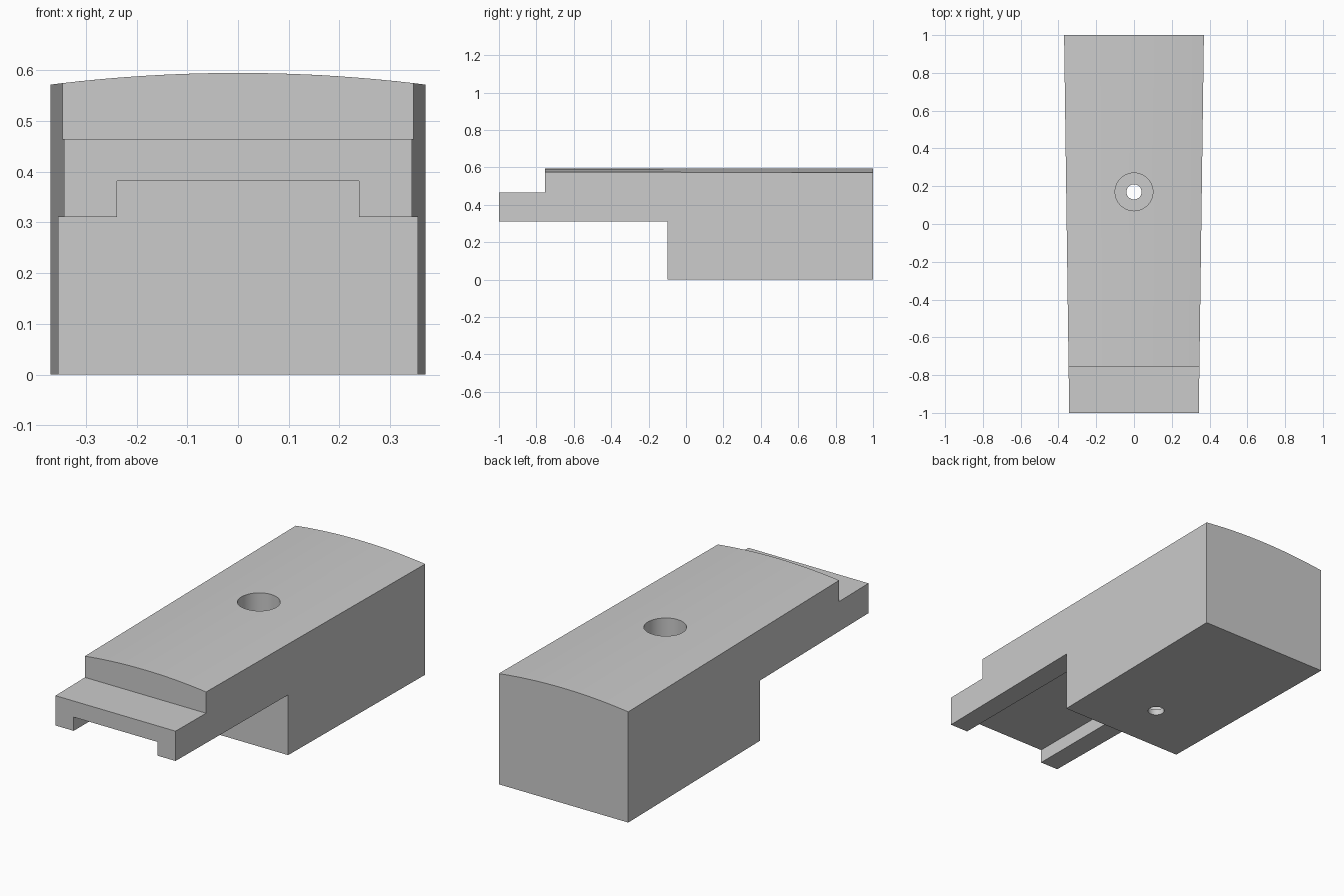
import bpy, bmesh, math

if "Cube" in bpy.data.objects:
    bpy.data.objects.remove(bpy.data.objects["Cube"])

grey = bpy.data.materials.new("light_grey")
grey.diffuse_color = (0.6, 0.6, 0.6, 1)
grey.use_nodes = True
grey.node_tree.nodes["Principled BSDF"].inputs["Base Color"].default_value = grey.diffuse_color

CROWN, RADIUS = 0.595, 2.99     # crowned top: height and curvature
HOLE_Y = 0.17


def add_object(name, bm):
    bmesh.ops.recalc_face_normals(bm, faces=bm.faces[:])
    mesh = bpy.data.meshes.new(name)
    bm.to_mesh(mesh)
    bm.free()
    mesh.materials.append(grey)
    ob = bpy.data.objects.new(name, mesh)
    bpy.context.collection.objects.link(ob)
    return ob


def box(name, x, y, z):
    bm = bmesh.new()
    bmesh.ops.create_cube(bm, size=1)
    for v in bm.verts:
        v.co = [lo + (c + 0.5) * (hi - lo) for c, (lo, hi) in zip(v.co, (x, y, z))]
    return add_object(name, bm)


def bore(name, radius, z0, z1):
    bm = bmesh.new()
    bmesh.ops.create_cone(bm, cap_ends=True, segments=64,
                          radius1=radius, radius2=radius, depth=z1 - z0)
    bmesh.ops.translate(bm, verts=bm.verts[:], vec=(0, HOLE_Y, (z0 + z1) / 2))
    return add_object(name, bm)


# Tapered body with a crowned top, lofted from front section to back section
bm = bmesh.new()
rings = []
for y, half in ((-1, 0.343), (1, 0.37)):
    xs = [half * (1 - i / 12) for i in range(25)]
    pts = [(-half, 0), (half, 0)]
    pts += [(x, CROWN - RADIUS + math.sqrt(RADIUS**2 - x * x)) for x in xs]
    rings.append([bm.verts.new((x, y, z)) for x, z in pts])
    bm.faces.new(rings[-1])
n = len(rings[0])
for i in range(n):
    j = (i + 1) % n
    bm.faces.new((rings[0][i], rings[0][j], rings[1][j], rings[1][i]))
body = add_object("tapered_body", bm)

# Front step, underside relief, tongue channel, counterbore and through hole
cutters = [
    box("step_cutter", (-1, 1), (-2, -0.755), (0.465, 1)),
    box("underside_cutter", (-1, 1), (-2, -0.098), (-1, 0.311)),
    box("channel_cutter", (-0.239, 0.239), (-2, -0.098), (0.2, 0.382)),
    bore("counterbore_cutter", 0.1, 0.03, 1),
    bore("through_hole_cutter", 0.04, -0.5, 0.5),
]
bpy.context.view_layer.objects.active = body
body.select_set(True)
for cutter in cutters:
    mod = body.modifiers.new(cutter.name, 'BOOLEAN')
    mod.operation = 'DIFFERENCE'
    mod.solver = 'EXACT'
    mod.object = cutter
    bpy.ops.object.modifier_apply(modifier=mod.name)
    bpy.data.objects.remove(cutter)

bpy.ops.object.shade_smooth_by_angle(angle=math.radians(30))
